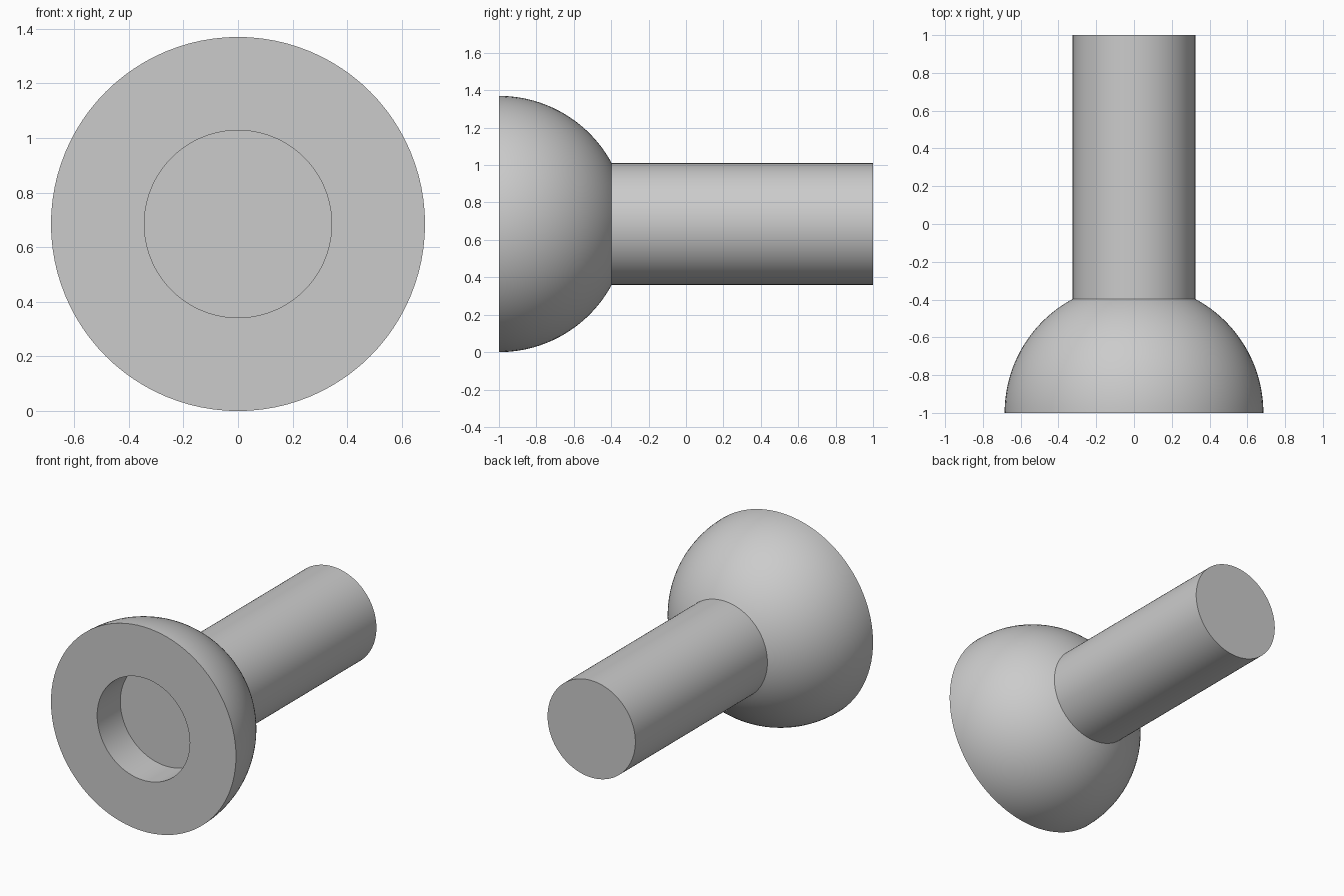
import bpy, bmesh
from math import sin, cos, asin, pi, radians
from mathutils import Matrix, Vector

cube = bpy.data.objects.get("Cube")
if cube:
    bpy.data.objects.remove(cube, do_unlink=True)

HEAD_R = 0.685
SHAFT_R = 0.325
SOCKET_R = 0.343
SOCKET_DEPTH = 0.245
FRONT, BACK = -1.0, 1.0
SEGMENTS = 96

grey = bpy.data.materials.new("light grey")
grey.use_nodes = True
colour = (0.6, 0.6, 0.6, 1)
grey.diffuse_color = colour
grey.node_tree.nodes["Principled BSDF"].inputs["Base Color"].default_value = colour


def lathe(name, profile):
    """Revolve (radius, y) points about the y axis through the head centre."""
    bm = bmesh.new()
    verts = [bm.verts.new((r, y, 0)) for r, y in profile]
    edges = [bm.edges.new(pair) for pair in zip(verts, verts[1:])]
    bmesh.ops.spin(bm, geom=verts + edges, cent=(0, 0, 0), axis=(0, 1, 0),
                   angle=2 * pi, steps=SEGMENTS, use_merge=True)
    bmesh.ops.remove_doubles(bm, verts=bm.verts, dist=0.0001)
    bmesh.ops.recalc_face_normals(bm, faces=bm.faces)
    # Open parts: make sure the end disc or dome looks outward
    test = max(bm.faces, key=lambda f: f.calc_center_median().y)
    if test.normal.y < 0:
        bmesh.ops.reverse_faces(bm, faces=bm.faces)
    bmesh.ops.translate(bm, verts=bm.verts, vec=(0, 0, HEAD_R))
    mesh = bpy.data.meshes.new(name)
    bm.to_mesh(mesh)
    bm.free()
    mesh.materials.append(grey)
    obj = bpy.data.objects.new(name, mesh)
    bpy.context.collection.objects.link(obj)
    bpy.ops.object.select_all(action="DESELECT")
    obj.select_set(True)
    bpy.context.view_layer.objects.active = obj
    bpy.ops.object.shade_smooth_by_angle(angle=radians(30))
    return obj


# Domed head: socket floor, socket wall, flat rim, then the dome up to the shaft
end = pi / 2 - asin(SHAFT_R / HEAD_R)
floor_y = FRONT + SOCKET_DEPTH
dome = [(HEAD_R * cos(end * i / 24), FRONT + HEAD_R * sin(end * i / 24)) for i in range(25)]
lathe("domed_head", [(0, floor_y), (SOCKET_R, floor_y), (SOCKET_R, FRONT)] + dome)

# Cylindrical shaft with a flat end
joint_y = dome[-1][1]
lathe("shaft", [(SHAFT_R, joint_y), (SHAFT_R, BACK), (0, BACK)])
